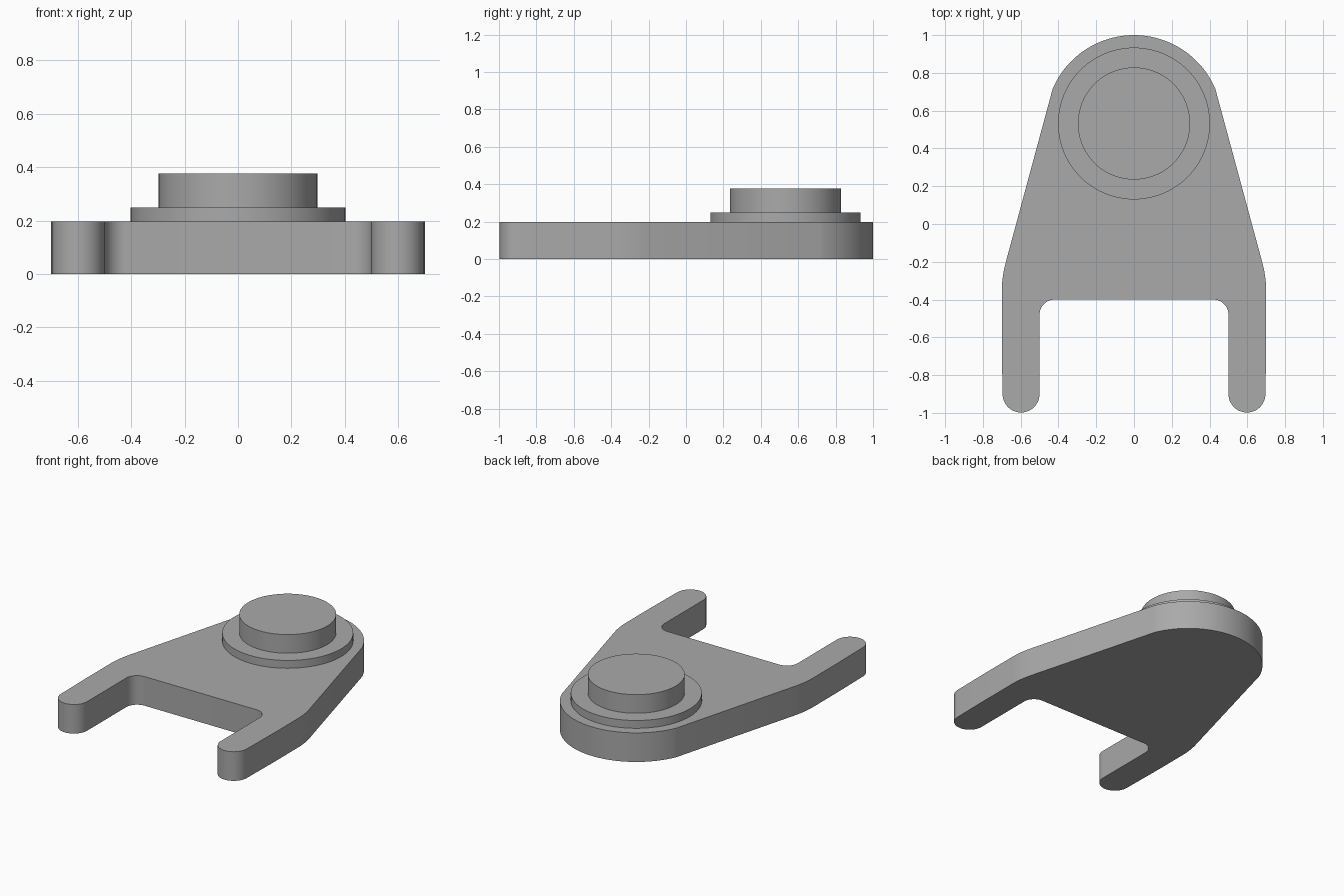
import bpy, bmesh
from math import sin, cos, radians

cube = bpy.data.objects.get("Cube")
if cube:
    bpy.data.objects.remove(cube, do_unlink=True)

PLATE_TOP = 0.197
HEAD_Y = 0.532

# Single plain colour
grey = bpy.data.materials.new("mid grey")
grey.use_nodes = True
colour = (0.4, 0.4, 0.4, 1)
grey.diffuse_color = colour
grey.node_tree.nodes["Principled BSDF"].inputs["Base Color"].default_value = colour


def arc(cx, cy, r, start, end, steps):
    """Points on an arc, angles in degrees."""
    angles = [radians(start + (end - start) * i / steps) for i in range(steps + 1)]
    return [(cx + r * cos(a), cy + r * sin(a)) for a in angles]


def extrude_outline(name, outline, bottom, top):
    """Solid prism from a closed outline, with smooth curved sides."""
    bm = bmesh.new()
    base = bm.faces.new([bm.verts.new((x, y, bottom)) for x, y in outline])
    ext = bmesh.ops.extrude_face_region(bm, geom=[base], use_keep_orig=True)
    moved = [v for v in ext["geom"] if isinstance(v, bmesh.types.BMVert)]
    bmesh.ops.translate(bm, vec=(0, 0, top - bottom), verts=moved)
    bmesh.ops.recalc_face_normals(bm, faces=bm.faces[:])
    mesh = bpy.data.meshes.new(name)
    bm.to_mesh(mesh)
    bm.free()
    mesh.materials.append(grey)
    obj = bpy.data.objects.new(name, mesh)
    bpy.context.collection.objects.link(obj)
    bpy.ops.object.select_all(action='DESELECT')
    obj.select_set(True)
    bpy.context.view_layer.objects.active = obj
    bpy.ops.object.shade_smooth_by_angle(angle=radians(30))
    return obj


# Forked plate: right half outline from head to inner fillet, then mirrored
half = arc(0, HEAD_Y, 0.468, 90, 23, 24)
half += arc(0.1, -0.36, 0.6, 15.5, 0, 6)                # shoulder
half += [(0.7, -0.62)]
half += arc(0.598, -0.9, 0.098, 0, -180, 24)            # rounded fork tip
half += arc(0.42, -0.48, 0.08, 0, 90, 10)               # inner fillet
mirrored = [(-x, y) for x, y in reversed(half[1:])]
extrude_outline("forked_plate", half + mirrored, 0, PLATE_TOP)

# Stepped round boss on the head
for name, radius, bottom, top in (("boss_flange", 0.402, PLATE_TOP, 0.25),
                                  ("boss_top", 0.297, 0.25, 0.376)):
    extrude_outline(name, arc(0, HEAD_Y, radius, 0, 360, 96)[:-1], bottom, top)
